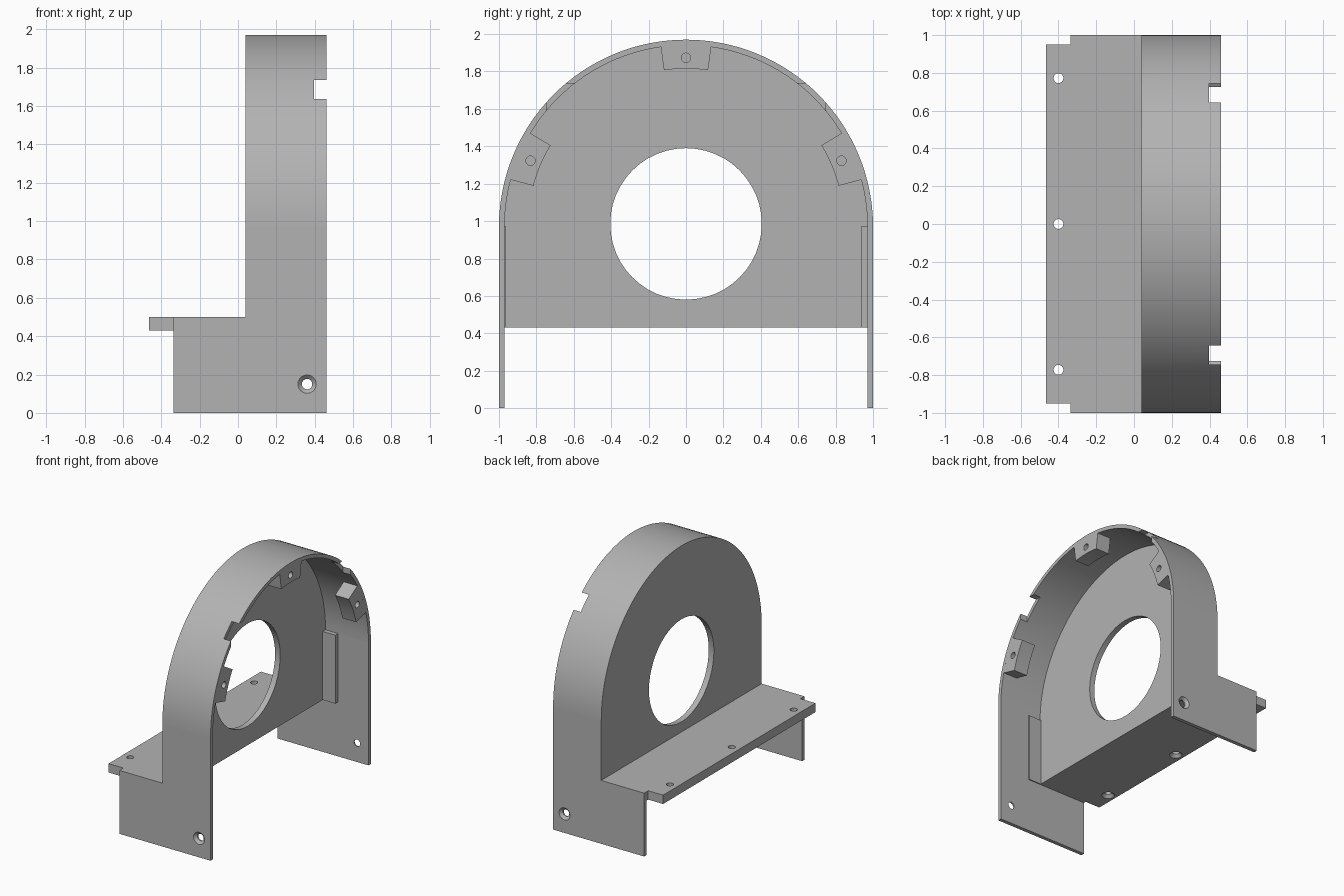
import bpy, bmesh
from math import sin, cos, radians, pi
from mathutils import Matrix, Vector

if "Cube" in bpy.data.objects:
    bpy.data.objects.remove(bpy.data.objects["Cube"], do_unlink=True)

# One plain grey for everything
grey = bpy.data.materials.new("plain grey")
grey.use_nodes = True
colour = (0.45, 0.45, 0.45, 1)
grey.diffuse_color = colour
grey.node_tree.nodes["Principled BSDF"].inputs["Base Color"].default_value = colour

# Main dimensions
CZ, R_OUT, R_IN = 0.97, 1.0, 0.97
BACK, WALL, FRONT, SKIRT, LIP = 0.04, 0.085, 0.46, -0.335, -0.465
SHELF_LOW, SHELF_TOP = 0.43, 0.5

PLACE = {"x": lambda a, b, h: (h, a, b),
         "y": lambda a, b, h: (a, h, b),
         "z": lambda a, b, h: (a, b, h)}


def prism(name, points, axis, low, high):
    """Extrude a flat outline along an axis."""
    bm = bmesh.new()
    ends = [[bm.verts.new(PLACE[axis](a, b, h)) for a, b in points] for h in (low, high)]
    bm.faces.new(ends[0])
    bm.faces.new(ends[1])
    n = len(points)
    for i in range(n):
        j = (i + 1) % n
        bm.faces.new((ends[0][i], ends[0][j], ends[1][j], ends[1][i]))
    return finish(name, bm)


def finish(name, bm):
    bmesh.ops.recalc_face_normals(bm, faces=bm.faces)
    mesh = bpy.data.meshes.new(name)
    bm.to_mesh(mesh)
    bm.free()
    mesh.materials.append(grey)
    obj = bpy.data.objects.new(name, mesh)
    bpy.context.collection.objects.link(obj)
    return obj


def drill(centre, axis, depth, r1, r2, segments=32):
    """Round or conical cutter, r1 at the low end and r2 at the high end."""
    bm = bmesh.new()
    turn = Vector((0, 0, 1)).rotation_difference(Vector(axis)).to_matrix().to_4x4()
    bmesh.ops.create_cone(bm, cap_ends=True, segments=segments, radius1=r1, radius2=r2,
                          depth=depth, matrix=Matrix.Translation(centre) @ turn)
    return finish("cutter", bm)


def box(name, x, y, z):
    return prism(name, [(x[0], y[0]), (x[1], y[0]), (x[1], y[1]), (x[0], y[1])], "z", *z)


def cut(obj, cutters):
    """Subtract the cutters, bake the result and remove them."""
    for c in cutters:
        c.hide_render = True
        mod = obj.modifiers.new("cut", "BOOLEAN")
        mod.operation, mod.solver, mod.object = "DIFFERENCE", "EXACT", c
    graph = bpy.context.evaluated_depsgraph_get()
    mesh = bpy.data.meshes.new_from_object(obj.evaluated_get(graph))
    obj.modifiers.clear()
    obj.data = mesh
    for c in cutters:
        bpy.data.objects.remove(c, do_unlink=True)


def arc(radius, start, end, steps):
    angles = [radians(start + (end - start) * i / steps) for i in range(steps + 1)]
    return [(radius * cos(a), CZ + radius * sin(a)) for a in angles]


# Curved hood with two square notches in its open edge
hood = prism("hood", arc(R_OUT, 0, 180, 64) + arc(R_IN, 180, 0, 64), "x", BACK, FRONT)
cut(hood, [box("cutter", (0.397, 0.6), sorted((s * 0.55, s * 0.745)), (1.55, 1.735))
           for s in (-1, 1)])

# Side panels with countersunk screw holes
panel_outline = [(SKIRT, 0), (FRONT, 0), (FRONT, CZ), (BACK, CZ),
                 (BACK, SHELF_TOP), (SKIRT, SHELF_TOP)]
for side, label in ((-1, "front"), (1, "rear")):
    panel = prism(label + "_side_panel", panel_outline, "y", *sorted((side * R_IN, side * R_OUT)))
    cut(panel, [drill((0.36, side, 0.15), (0, side, 0), 0.2, 0.027, 0.027),
                drill((0.36, side * 0.99, 0.15), (0, side, 0), 0.024, 0.025, 0.05)])

# Upright wall with the large round opening
wall = prism("upright_wall", arc(R_IN, 0, 180, 64) + [(-R_IN, SHELF_LOW), (R_IN, SHELF_LOW)],
             "x", BACK, WALL)
cut(wall, [drill((0.06, 0, 0.985), (1, 0, 0), 0.4, 0.405, 0.405, 48)])

# Mounting shelf with a narrower lip and three holes countersunk from below
shelf = prism("mounting_shelf", [(BACK, -R_IN), (BACK, R_IN), (SKIRT, R_IN), (SKIRT, 0.95),
                                 (LIP, 0.95), (LIP, -0.95), (SKIRT, -0.95), (SKIRT, -R_IN)],
              "z", SHELF_LOW, SHELF_TOP)
holes = []
for y in (-0.772, 0, 0.772):
    holes.append(drill((-0.4, y, 0.46), (0, 0, 1), 0.3, 0.026, 0.026))
    holes.append(drill((-0.4, y, SHELF_LOW + 0.01), (0, 0, 1), 0.03, 0.052, 0.024))
cut(shelf, holes)

# Guide strips in the inner corners, one thin and one thick
for label, y in (("front", (-R_IN, -0.962)), ("rear", (0.935, R_IN))):
    box(label + "_guide_strip", (WALL, WALL + 0.11), y, (SHELF_LOW, CZ))

# Screw lugs under the rim of the hood
for label, angle in (("rear", 23), ("top", 90), ("front", 157)):
    lug = prism(label + "_lug", arc(R_IN, angle - 8, angle + 8, 6)
                + arc(0.845, angle + 8, angle - 8, 6), "x", FRONT - 0.12, FRONT)
    a = radians(angle)
    cut(lug, [drill((FRONT, 0.903 * cos(a), CZ + 0.903 * sin(a)), (1, 0, 0), 0.2, 0.025, 0.025)])

# Smooth curved faces, keep edges sharp
bpy.ops.object.select_all(action="DESELECT")
for obj in bpy.context.collection.objects:
    if obj.type == "MESH" and grey.name in obj.data.materials:
        obj.select_set(True)
        bpy.context.view_layer.objects.active = obj
bpy.ops.object.shade_smooth_by_angle(angle=radians(30))
